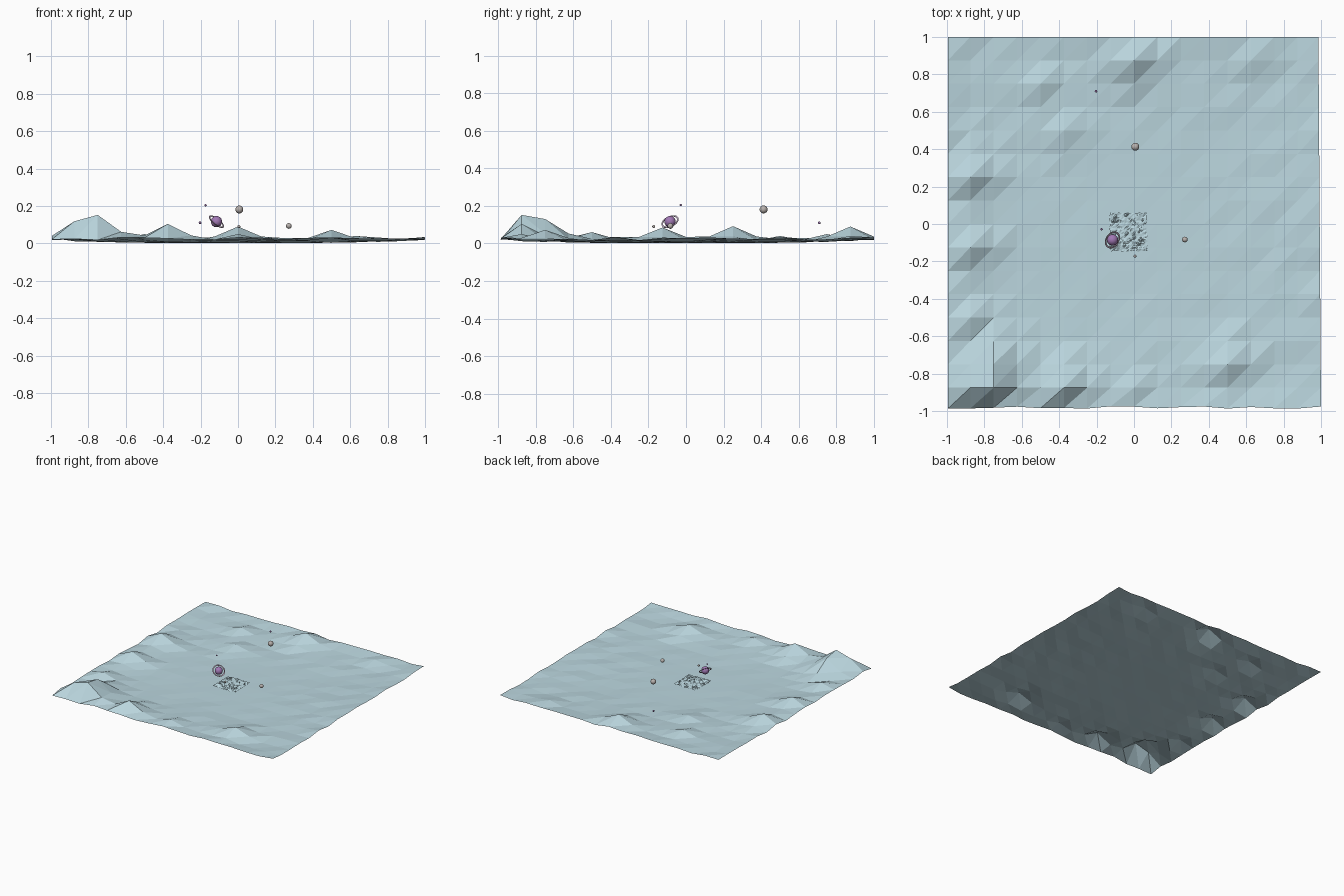
import bpy, bmesh, math, random
from mathutils import Vector

if "Cube" in bpy.data.objects:
    bpy.data.objects.remove(bpy.data.objects["Cube"])
random.seed(4)


def mat(name, rgb):
    m = bpy.data.materials.new(name)
    m.diffuse_color = (*rgb, 1)
    m.use_nodes = True
    m.node_tree.nodes["Principled BSDF"].inputs["Base Color"].default_value = m.diffuse_color
    return m


ICE = mat("ice_blue", (0.50, 0.68, 0.74))
PURPLE = mat("purple", (0.36, 0.19, 0.46))
MAUVE = mat("mauve", (0.50, 0.40, 0.52))
ROCK = mat("moon_rock", (0.48, 0.44, 0.42))


def finish(bm, name, material, smooth=False):
    me = bpy.data.meshes.new(name)
    bm.to_mesh(me)
    bm.free()
    me.materials.append(material)
    for p in me.polygons:
        p.use_smooth = smooth
    ob = bpy.data.objects.new(name, me)
    bpy.context.collection.objects.link(ob)
    return ob


def sheet(name, n, place, material):
    """Triangulated n x n sheet; place(i, j) gives each corner."""
    bm = bmesh.new()
    v = [[bm.verts.new(place(i, j)) for i in range(n + 1)] for j in range(n + 1)]
    for j in range(n):
        for i in range(n):
            a, b, c, d = v[j][i], v[j][i + 1], v[j + 1][i + 1], v[j + 1][i]
            bm.faces.new((a, b, c))
            bm.faces.new((a, c, d))
    return finish(bm, name, material)


# large terrain: flat basin, rising rim, hills at grid corners (column, row, height)
HILLS = [
    (1, 1, .118), (2, 1, .152), (2, 2, .13), (5, 1, .104), (8, 1, .05),
    (12, 2, .072), (1, 4, .06), (1, 7, .085), (1, 10, .092), (4, 14, .05),
    (8, 15, .09), (5, 12, .04), (13, 15, .04),
]


def land(i, j):
    x, y = -1 + i / 8, -1 + j / 8
    r = max(abs(x), abs(y))
    z = 0.003 + 0.022 * r ** 3 + random.uniform(-.008, .009) * r ** 1.5
    if 0 < j:
        for a, b, h in HILLS:
            z = max(z, h * math.exp(-0.9 * ((i - a) ** 2 + (j - b) ** 2)))
    if j == 0:
        y = -0.98 + random.uniform(-.008, .006)
    if i == 16:
        x = 1 - 0.014 * j / 16
    if i == 0:
        x = -0.995
        z = min(z, 0.04)
    return x, y, max(0, z)


sheet("terrain", 16, land, ICE)


# small rough patch in the middle
def rough(i, j):
    x, y = -0.13 + 0.2 * i / 20, -0.145 + 0.205 * j / 20
    z = 0.010 + random.uniform(-.002, .003)
    if i in (0, 20) or j in (0, 20):
        x += random.uniform(-.003, .003)
        y += random.uniform(-.003, .003)
    elif random.random() < .08:
        z += random.uniform(.004, .010)
    z += 0.02 * math.exp(-((x + .1) ** 2 + (y + .11) ** 2) / .0004)
    return x, y, z


sheet("rough_patch", 20, rough, ICE)

# scattered stones on the patch
bm = bmesh.new()
for k in range(28):
    p = Vector((random.uniform(-.125, .065), random.uniform(-.14, .055), .014))
    new = bmesh.ops.create_icosphere(bm, subdivisions=1, radius=random.uniform(.002, .005))
    for w in new["verts"]:
        w.co = w.co * random.uniform(.8, 1.2) + p
finish(bm, "patch_stones", ICE)


# floating spheres
def ball(name, loc, r, material):
    bm = bmesh.new()
    bmesh.ops.create_uvsphere(bm, u_segments=24, v_segments=16, radius=r)
    finish(bm, name, material, True).location = loc


PLANET = (-0.115, -0.085, 0.116)
ball("planet", PLANET, 0.030, PURPLE)
ball("large_moon", (0.007, 0.413, 0.181), 0.021, ROCK)
ball("medium_moon", (0.272, -0.083, 0.093), 0.015, ROCK)
ball("small_moon", (0.005, -0.172, 0.090), 0.008, ROCK)
ball("high_moonlet", (-0.173, -0.028, 0.204), 0.006, PURPLE)
ball("far_moonlet", (-0.203, 0.710, 0.110), 0.007, PURPLE)

# tilted planet ring from a thin rectangular profile
bm = bmesh.new()
prof = [(.040, -.001), (.049, -.001), (.049, .001), (.040, .001)]
N = 40
rings = [[bm.verts.new((r * math.cos(t), r * math.sin(t), z)) for r, z in prof]
         for t in (math.tau * k / N for k in range(N))]
for k in range(N):
    a, b = rings[k], rings[(k + 1) % N]
    for s in range(4):
        bm.faces.new((a[s], b[s], b[(s + 1) % 4], a[(s + 1) % 4]))
bmesh.ops.recalc_face_normals(bm, faces=bm.faces)
ring = finish(bm, "planet_ring", MAUVE)
ring.rotation_euler = Vector((.55, -.35, .7)).to_track_quat('Z', 'Y').to_euler()
ring.location = PLANET
